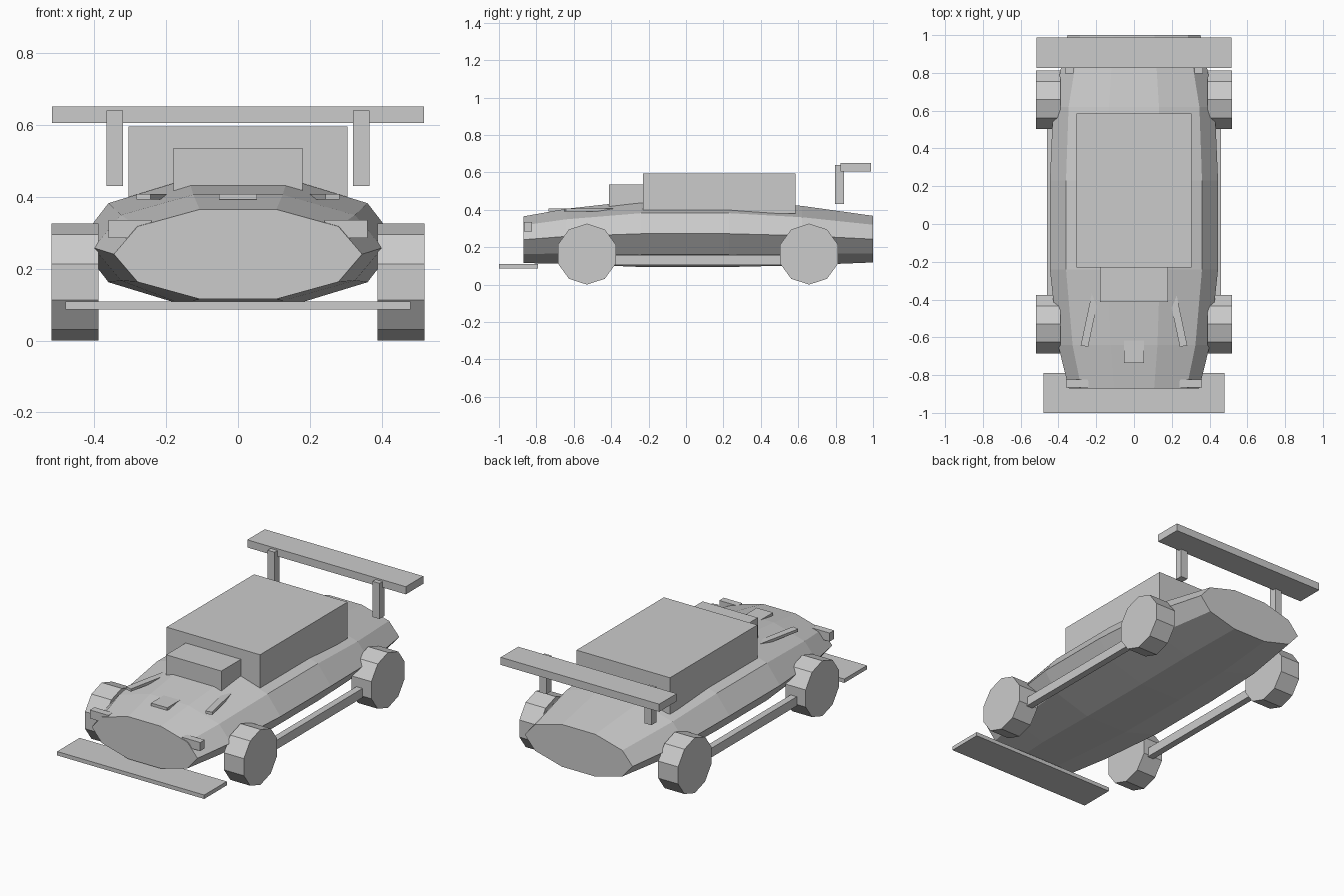
import bpy, bmesh, math
from mathutils import Matrix

if "Cube" in bpy.data.objects:
    bpy.data.objects.remove(bpy.data.objects["Cube"])


def finish(bm, name):
    bmesh.ops.recalc_face_normals(bm, faces=bm.faces)
    mesh = bpy.data.meshes.new(name)
    bm.to_mesh(mesh)
    bm.free()
    obj = bpy.data.objects.new(name, mesh)
    bpy.context.collection.objects.link(obj)
    return obj


def box(name, x, y, z, turn=0.0):
    """Box from (min, max) ranges, optionally turned about its own z axis."""
    mid = [(a + b) / 2 for a, b in (x, y, z)]
    size = [b - a for a, b in (x, y, z)]
    bm = bmesh.new()
    mat = Matrix.Translation(mid) @ Matrix.Rotation(turn, 4, 'Z') @ Matrix.Diagonal((*size, 1))
    bmesh.ops.create_cube(bm, size=1, matrix=mat)
    return finish(bm, name)


def wheel(name, x, y, r=0.163, width=0.13):
    bm = bmesh.new()
    rings = []
    for dx in (-width / 2, width / 2):
        rings.append([bm.verts.new((x + dx, y + r * math.sin(a), r + r * math.cos(a)))
                      for a in (math.tau * i / 10 for i in range(10))])
    loft(bm, rings)
    return finish(bm, name)


def loft(bm, rings):
    n = len(rings[0])
    for a, b in zip(rings, rings[1:]):
        for i in range(n):
            j = (i + 1) % n
            bm.faces.new((a[i], a[j], b[j], b[i]))
    bm.faces.new(rings[0])
    bm.faces.new(rings[-1])


# Body: ten-sided ellipse sections (y, half width, half height, centre z)
sections = [(-0.87, 0.345, 0.131, 0.240), (-0.64, 0.402, 0.155, 0.258),
            (-0.24, 0.445, 0.187, 0.272), (0.23, 0.445, 0.187, 0.272),
            (0.62, 0.428, 0.167, 0.262), (1.00, 0.352, 0.131, 0.243)]
bm = bmesh.new()
loft(bm, [[bm.verts.new((rx * math.cos(math.tau * i / 10), y, cz + rz * math.sin(math.tau * i / 10)))
           for i in range(10)] for y, rx, rz, cz in sections])
finish(bm, "body")

# Cabin, windscreen block, bonnet scoop
box("cabin", (-0.305, 0.305), (-0.23, 0.585), (0.38, 0.595))
box("windscreen", (-0.18, 0.18), (-0.412, -0.2), (0.40, 0.535))
box("bonnet_scoop", (-0.053, 0.053), (-0.735, -0.55), (0.392, 0.408))

# Splitter and rear wing
box("front_splitter", (-0.48, 0.48), (-1.0, -0.79), (0.086, 0.109))
box("rear_wing", (-0.517, 0.517), (0.825, 0.988), (0.605, 0.65))


def span(side, a, b):
    return tuple(sorted((side * a, side * b)))


# Paired parts
for side, label in ((-1, "left"), (1, "right")):
    box(f"wing_post_{label}", span(side, 0.32, 0.365), (0.797, 0.844), (0.43, 0.64))
    box(f"side_skirt_{label}", span(side, 0.42, 0.46), (-0.40, 0.53), (0.104, 0.158))
    box(f"headlight_{label}", span(side, 0.24, 0.36), (-0.866, -0.824), (0.285, 0.335))
    box(f"bonnet_vent_{label}", span(side, 0.212, 0.252), (-0.65, -0.356), (0.392, 0.408),
        turn=side * math.radians(12))
    wheel(f"front_wheel_{label}", side * 0.453, -0.53)
    wheel(f"rear_wheel_{label}", side * 0.453, 0.658)
